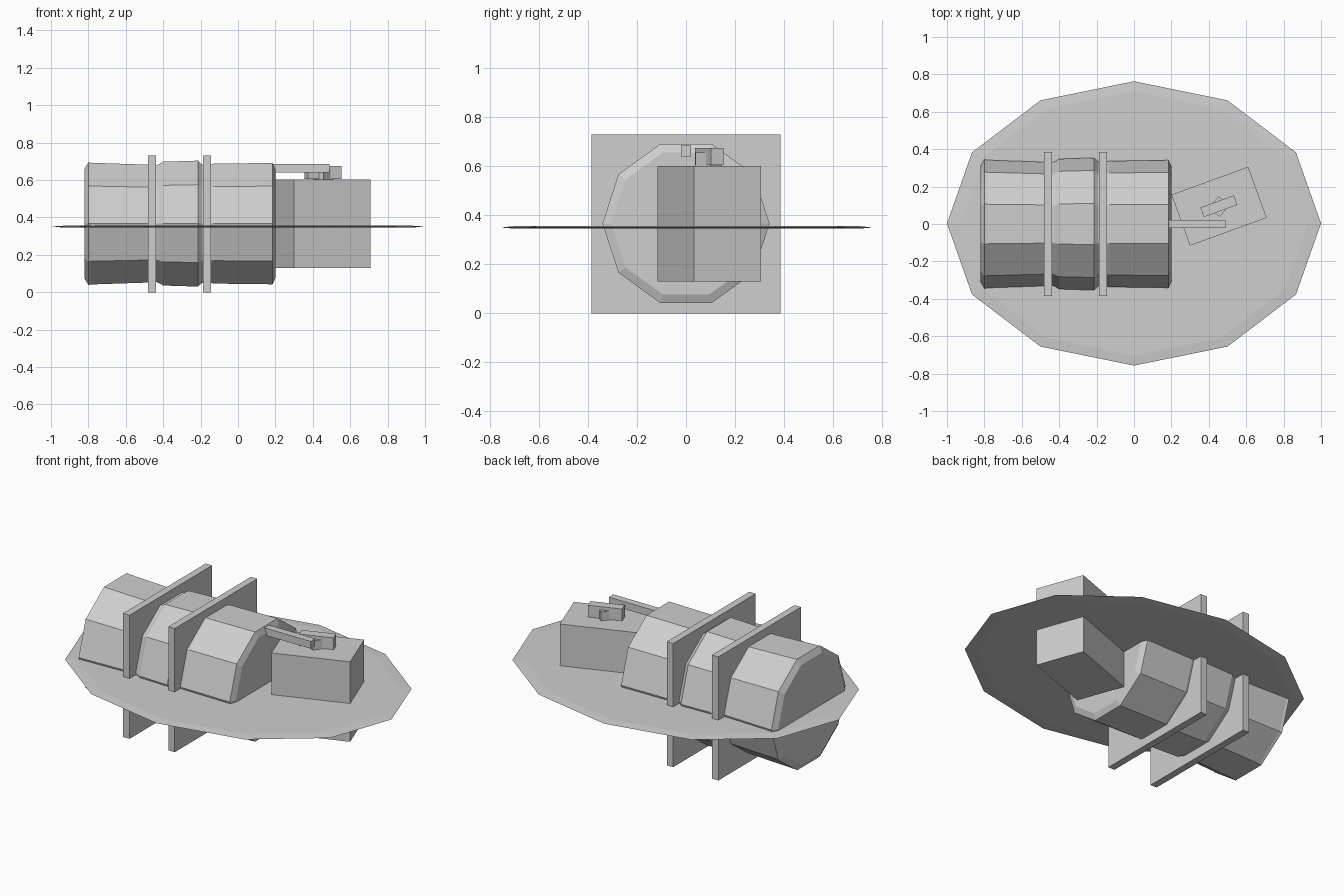
import bpy, bmesh
from math import cos, sin, pi, radians

cube = bpy.data.objects.get("Cube")
if cube:
    bpy.data.objects.remove(cube, do_unlink=True)

grey = bpy.data.materials.new("plain grey")
grey.use_nodes = True
colour = (0.62, 0.62, 0.62, 1)
grey.diffuse_color = colour
grey.node_tree.nodes["Principled BSDF"].inputs["Base Color"].default_value = colour


def finish(name, bm):
    bmesh.ops.recalc_face_normals(bm, faces=bm.faces)
    mesh = bpy.data.meshes.new(name)
    bm.to_mesh(mesh)
    bm.free()
    mesh.materials.append(grey)
    obj = bpy.data.objects.new(name, mesh)
    bpy.context.collection.objects.link(obj)
    return obj


def box(name, centre, size, turn=0):
    bm = bmesh.new()
    bmesh.ops.create_cube(bm, size=1)
    bmesh.ops.scale(bm, vec=size, verts=bm.verts)
    obj = finish(name, bm)
    obj.location = centre
    obj.rotation_euler.z = radians(turn)
    return obj


def loft(name, rings):
    """Join closed rings of points and cap both ends."""
    bm = bmesh.new()
    loops = [[bm.verts.new(p) for p in ring] for ring in rings]
    for a, b in zip(loops, loops[1:]):
        for i in range(len(a)):
            j = (i + 1) % len(a)
            bm.faces.new((a[i], a[j], b[j], b[i]))
    bm.faces.new(loops[0])
    bm.faces.new(loops[-1])
    return finish(name, bm)


def barrel(name, profile):
    """Ten-sided drum along x from (x, radius) pairs."""
    loft(name, [[(x, r * cos(i * pi / 5), 0.367 + r * sin(i * pi / 5))
                 for i in range(10)] for x, r in profile])


def ellipse(scale, z):
    return [(scale * cos(i * pi / 6), 0.003 + 0.76 * scale * sin(i * pi / 6), z)
            for i in range(12)]


# Thin oval disc with a shallow sloping rim
loft("oval_disc", [ellipse(0.93, 0.346), ellipse(1, 0.351), ellipse(0.93, 0.356)])

# Three drum sections with chamfered ends
barrel("drum_left", [(-0.82, 0.31), (-0.80, 0.345), (-0.785, 0.342),
                     (-0.47, 0.331), (-0.435, 0.325)])
barrel("drum_middle", [(-0.445, 0.325), (-0.42, 0.335), (-0.40, 0.348),
                       (-0.215, 0.354), (-0.195, 0.335), (-0.17, 0.325)])
barrel("drum_right", [(-0.175, 0.325), (-0.13, 0.337), (0.175, 0.341),
                      (0.185, 0.341), (0.2, 0.305)])

# Square slabs between the sections
for name, x in (("slab_left", -0.46), ("slab_right", -0.165)):
    box(name, (x, 0, 0.365), (0.042, 0.77, 0.73))

# Turned block with its latch and the bar from the drum
box("turned_block", (0.455, 0.095, 0.366), (0.436, 0.29, 0.472), 20)
box("latch", (0.454, 0.095, 0.64), (0.19, 0.054, 0.07), 20)
box("latch_pivot", (0.455, 0.093, 0.628), (0.08, 0.075, 0.056), 50)
box("bar", (0.335, 0, 0.663), (0.31, 0.042, 0.043))
